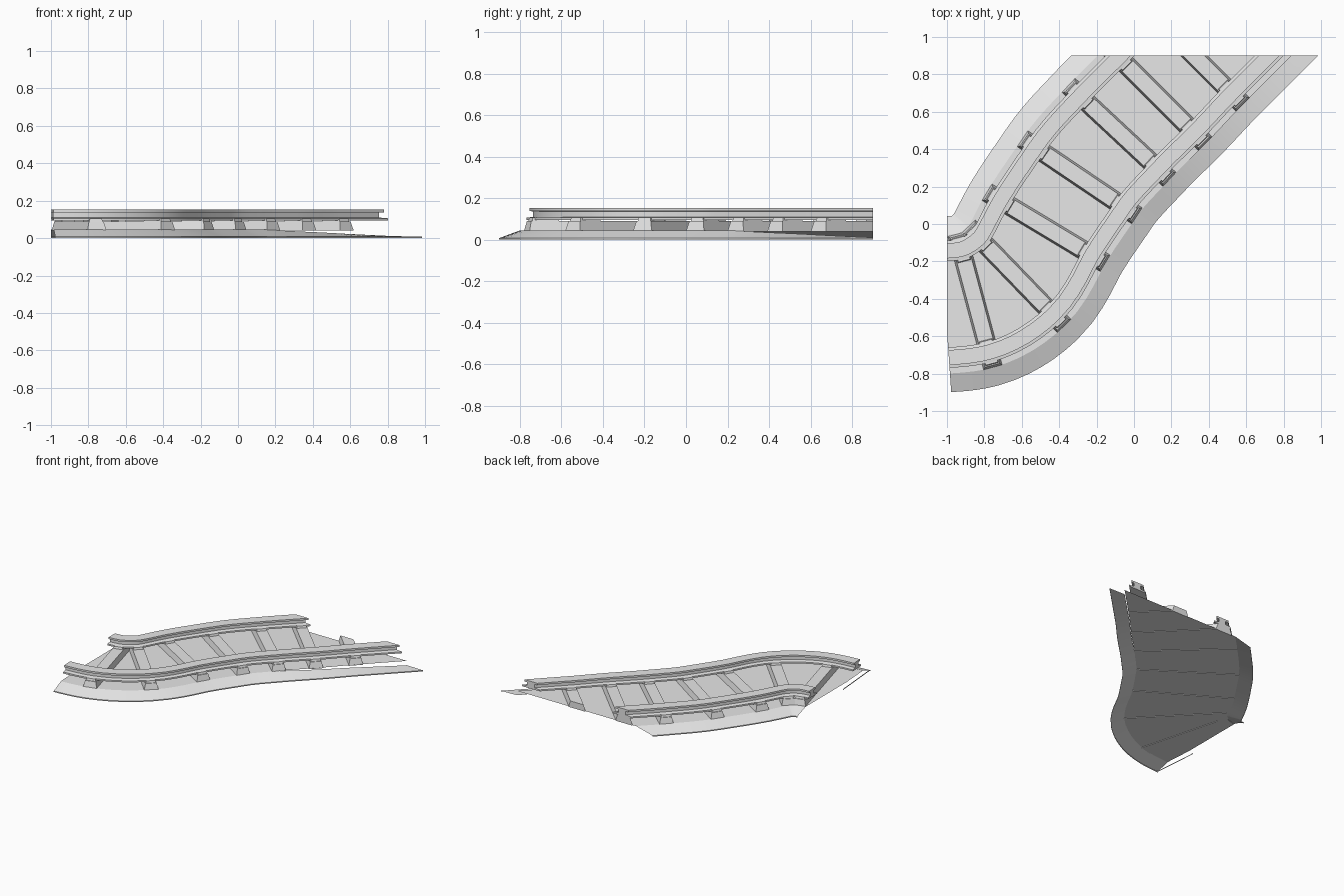
import bpy, bmesh, math
from mathutils import Vector, Matrix

cube = bpy.data.objects.get("Cube")
if cube:
    bpy.data.objects.remove(cube, do_unlink=True)

grey = bpy.data.materials.new("plain_grey")
grey.use_nodes = True
grey.diffuse_color = (0.8, 0.8, 0.8, 1)
grey.node_tree.nodes["Principled BSDF"].inputs["Base Color"].default_value = (0.8, 0.8, 0.8, 1)

# Track centre line: x, y, heading in degrees (one sleeper per inner station)
STATIONS = [(-1.01, -0.43, 4), (-0.85, -0.41, 15), (-0.63, -0.28, 44), (-0.47, -0.02, 59),
            (-0.29, 0.25, 56), (-0.08, 0.49, 47), (0.12, 0.69, 45), (0.32, 0.9, 45),
            (0.76, 1.34, 45)]
STEPS = 6
BED_Z = 0.045


def heading_vec(deg):
    return Vector((math.cos(math.radians(deg)), math.sin(math.radians(deg))))


def centre_line():
    """Sample points with their right-hand normals."""
    out = []
    for a, b in zip(STATIONS, STATIONS[1:]):
        p, q = Vector(a[:2]), Vector(b[:2])
        chord = (q - p).length
        m, n = heading_vec(a[2]) * chord, heading_vec(b[2]) * chord
        for i in range(STEPS + (b is STATIONS[-1])):
            t = i / STEPS
            pos = (p * (2*t**3 - 3*t*t + 1) + m * (t**3 - 2*t*t + t)
                   + q * (3*t*t - 2*t**3) + n * (t**3 - t*t))
            d = (p * (6*t*t - 6*t) + m * (3*t*t - 4*t + 1)
                 + q * (6*t - 6*t*t) + n * (3*t*t - 2*t)).normalized()
            out.append((pos, Vector((d.y, -d.x))))
    return out


PATH = centre_line()


def finish(bm, name, solid):
    """Trim to the tile edges, orient the faces and make an object."""
    for co, no in (((-1, 0, 0), (-1, 0, 0)), ((0, 0.9, 0), (0, 1, 0))):
        geom = bm.verts[:] + bm.edges[:] + bm.faces[:]
        cut = bmesh.ops.bisect_plane(bm, geom=geom, plane_co=co, plane_no=no, clear_outer=True)
        edges = [e for e in cut["geom_cut"] if isinstance(e, bmesh.types.BMEdge)]
        if solid and edges:
            bmesh.ops.holes_fill(bm, edges=edges)
    if solid:
        bmesh.ops.recalc_face_normals(bm, faces=bm.faces[:])
    mesh = bpy.data.meshes.new(name)
    bm.to_mesh(mesh)
    bm.free()
    mesh.materials.append(grey)
    obj = bpy.data.objects.new(name, mesh)
    bpy.context.collection.objects.link(obj)
    bpy.ops.object.select_all(action="DESELECT")
    obj.select_set(True)
    bpy.context.view_layer.objects.active = obj
    bpy.ops.object.shade_smooth_by_angle(angle=math.radians(20))
    return obj


def sweep(name, profile, solid):
    """Sweep (offset, z) points along the track; z may depend on position."""
    bm = bmesh.new()
    rows = []
    for p, n in PATH:
        row = []
        for off, z in profile:
            xy = p + n * off
            row.append(bm.verts.new((xy.x, xy.y, z(p) if callable(z) else z)))
        rows.append(row)
    count = len(profile)
    for a, b in zip(rows, rows[1:]):
        for i in range(count if solid else count - 1):
            j = (i + 1) % count
            bm.faces.new((a[i], a[j], b[j], b[i]))
    if solid:
        bm.faces.new(rows[0])
        bm.faces.new(rows[-1])
    return finish(bm, name, solid)


# Ballast bed: flat top with the left bank, then the right bank that drops away
def bank_height(p):
    fall = min(1, max(0, (p.y - 0.45) / 0.71))
    return BED_Z + (0.01 - BED_Z) * fall


sweep("ballast_bed", [(-0.47, 0), (-0.47, 0.008), (-0.37, BED_Z), (0.37, BED_Z)], False)
sweep("right_bank", [(0.37, bank_height), (0.47, 0.008), (0.47, 0)], False)

# Thin lip at the start of the bed
bm = bmesh.new()
bm.faces.new([bm.verts.new(c) for c in ((-1, -0.53, 0), (-0.97, -0.9, 0),
                                        (-0.97, -0.9, 0.008), (-1, -0.53, 0.008))])
finish(bm, "end_lip", False)

# Rails: foot, web and head
HALF = [(0.055, 0.094), (0.055, 0.106), (0.022, 0.11), (0.022, 0.136), (0.04, 0.138), (0.04, 0.152)]
SECTION = HALF + [(-o, z) for o, z in reversed(HALF)]
for side, name in ((-1, "left_rail"), (1, "right_rail")):
    sweep(name, [(side * 0.285 + o, z) for o, z in SECTION], True)


def block(bm, centre, size, frame, taper):
    """Box with a slightly smaller top."""
    made = bmesh.ops.create_cube(bm, size=1)["verts"]
    for v in made:
        k = taper if v.co.z > 0 else 0
        v.co = Vector((v.co.x * (size[0] - k), v.co.y * (size[1] - k), v.co.z * size[2]))
        v.co = frame @ (v.co + Vector(centre))


# Sleepers with a chair under each rail
for i, (x, y, h) in enumerate(STATIONS[1:-1]):
    frame = Matrix.Translation((x, y, 0)) @ Matrix.Rotation(math.radians(h), 4, "Z")
    bm = bmesh.new()
    block(bm, (0, 0, 0.065), (0.105, 0.74, 0.05), frame, 0.024)
    finish(bm, f"sleeper_{i + 1}", True)
    for side, label in ((-1, "right"), (1, "left")):
        bm = bmesh.new()
        block(bm, (0, side * 0.285, 0.096), (0.075, 0.136, 0.02), frame, 0.01)
        if any(v.co.y < 0.9 for v in bm.verts):
            finish(bm, f"{label}_chair_{i + 1}", True)
        else:
            bm.free()
